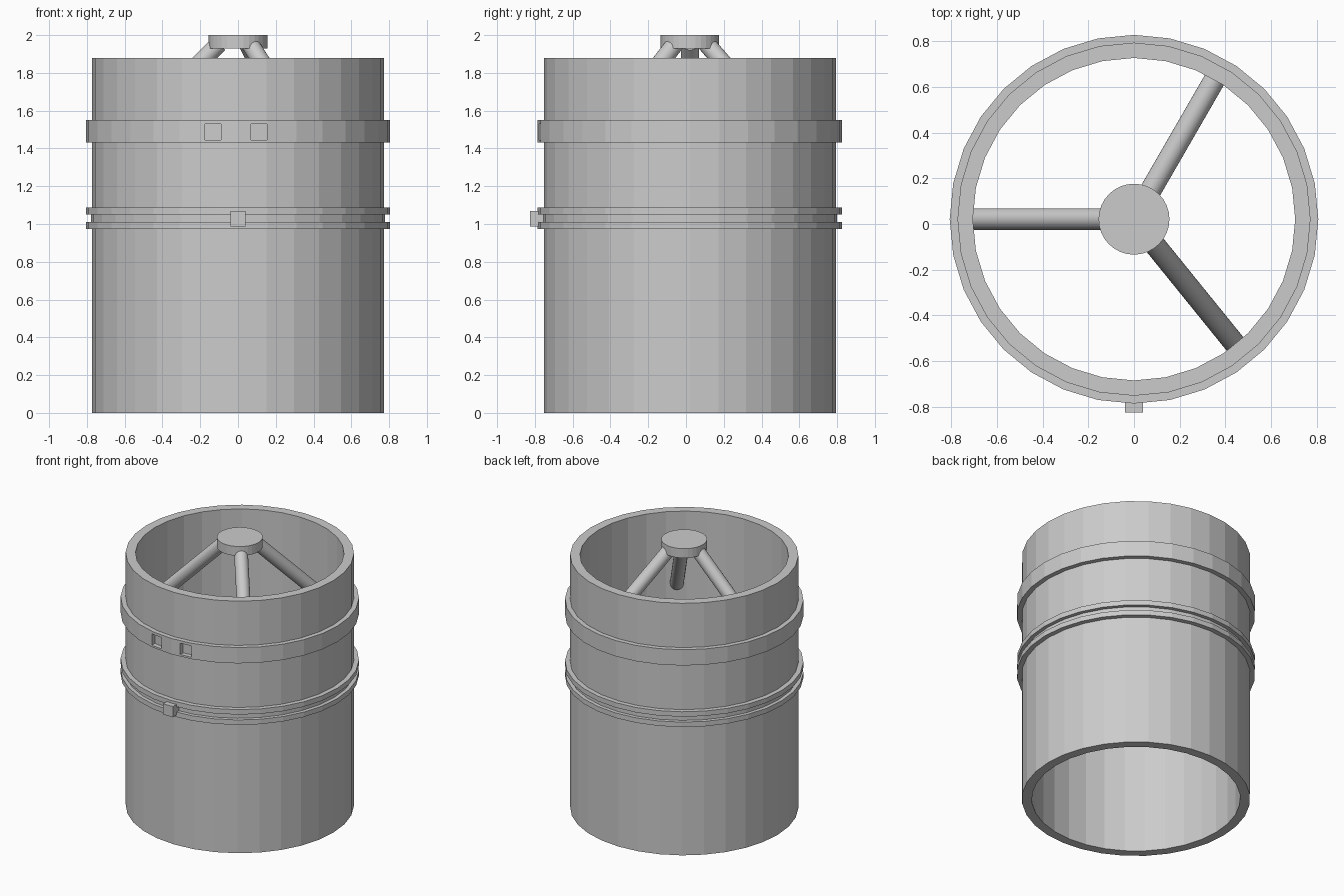
import bpy, bmesh, math
from mathutils import Vector

if "Cube" in bpy.data.objects:
    bpy.data.objects.remove(bpy.data.objects["Cube"])

CY = 0.021      # centre of the drum in y (the latch makes up the difference)
SIDES = 32

gray = bpy.data.materials.new("plain gray")
gray.diffuse_color = (0.6, 0.6, 0.6, 1)
gray.use_nodes = True
gray.node_tree.nodes["Principled BSDF"].inputs["Base Color"].default_value = gray.diffuse_color


def make_object(name, bm):
    bmesh.ops.recalc_face_normals(bm, faces=bm.faces[:])
    mesh = bpy.data.meshes.new(name)
    bm.to_mesh(mesh)
    bm.free()
    mesh.materials.append(gray)
    obj = bpy.data.objects.new(name, mesh)
    bpy.context.collection.objects.link(obj)
    return obj


def ring(name, profile):
    """Revolve a closed (radius, z) profile into a faceted ring."""
    bm = bmesh.new()
    loops = []
    for i in range(SIDES):
        a = 2 * math.pi * i / SIDES
        loops.append([bm.verts.new((r * math.cos(a), CY + r * math.sin(a), z))
                      for r, z in profile])
    n = len(profile)
    for i in range(SIDES):
        p, q = loops[i], loops[(i + 1) % SIDES]
        for j in range(n):
            k = (j + 1) % n
            bm.faces.new((p[j], q[j], q[k], p[k]))
    return make_object(name, bm)


def rod(name, start, end, radius):
    """Capped cylinder between two points."""
    start, end = Vector(start), Vector(end)
    axis = end - start
    bm = bmesh.new()
    bmesh.ops.create_cone(bm, cap_ends=True, segments=SIDES, radius1=radius,
                          radius2=radius, depth=axis.length)
    turn = axis.to_track_quat('Z', 'Y')
    for v in bm.verts:
        v.co = turn @ v.co + (start + end) / 2
    return make_object(name, bm)


def box(name, low, high):
    low, high = Vector(low), Vector(high)
    bm = bmesh.new()
    bmesh.ops.create_cube(bm, size=1)
    for v in bm.verts:
        v.co = (low + high) / 2 + Vector(c * s for c, s in zip(v.co, high - low))
    return make_object(name, bm)


# Open-ended drum wall
ring("drum_wall", [(0.705, 0), (0.772, 0), (0.772, 1.88), (0.705, 1.88)])

# Upper band with two square recesses at the front
band = ring("upper_band", [(0.76, 1.432), (0.806, 1.432), (0.806, 1.55), (0.76, 1.55)])
for x in (-0.132, 0.111):
    cutter = box("recess_cutter", (x - 0.043, -0.9, 1.446), (x + 0.043, -0.65, 1.53))
    cutter.hide_render = True
    mod = band.modifiers.new("recess", 'BOOLEAN')
    mod.operation = 'DIFFERENCE'
    mod.solver = 'EXACT'
    mod.object = cutter
    bpy.context.view_layer.objects.active = band
    bpy.ops.object.modifier_apply(modifier=mod.name)
    bpy.data.objects.remove(cutter)

# Lower grooved band
ring("grooved_band", [(0.76, 0.973), (0.806, 0.973), (0.806, 1.01), (0.779, 1.01),
                      (0.779, 1.05), (0.806, 1.05), (0.806, 1.087), (0.76, 1.087)])

# Front latch block
box("latch_block", (-0.04, -0.825, 0.988), (0.04, -0.74, 1.068))

# Hub and its three sloping struts
rod("hub", (0, CY, 1.93), (0, CY, 2.0), 0.155)
for i, deg in enumerate((180, 60, -51)):
    c, s = math.cos(math.radians(deg)), math.sin(math.radians(deg))
    strut = rod(f"strut_{i + 1}", (0.1 * c, CY + 0.1 * s, 1.955),
                (0.72 * c, CY + 0.72 * s, 1.335), 0.047)
    bpy.ops.object.select_all(action='DESELECT')
    strut.select_set(True)
    bpy.context.view_layer.objects.active = strut
    bpy.ops.object.shade_smooth_by_angle()
